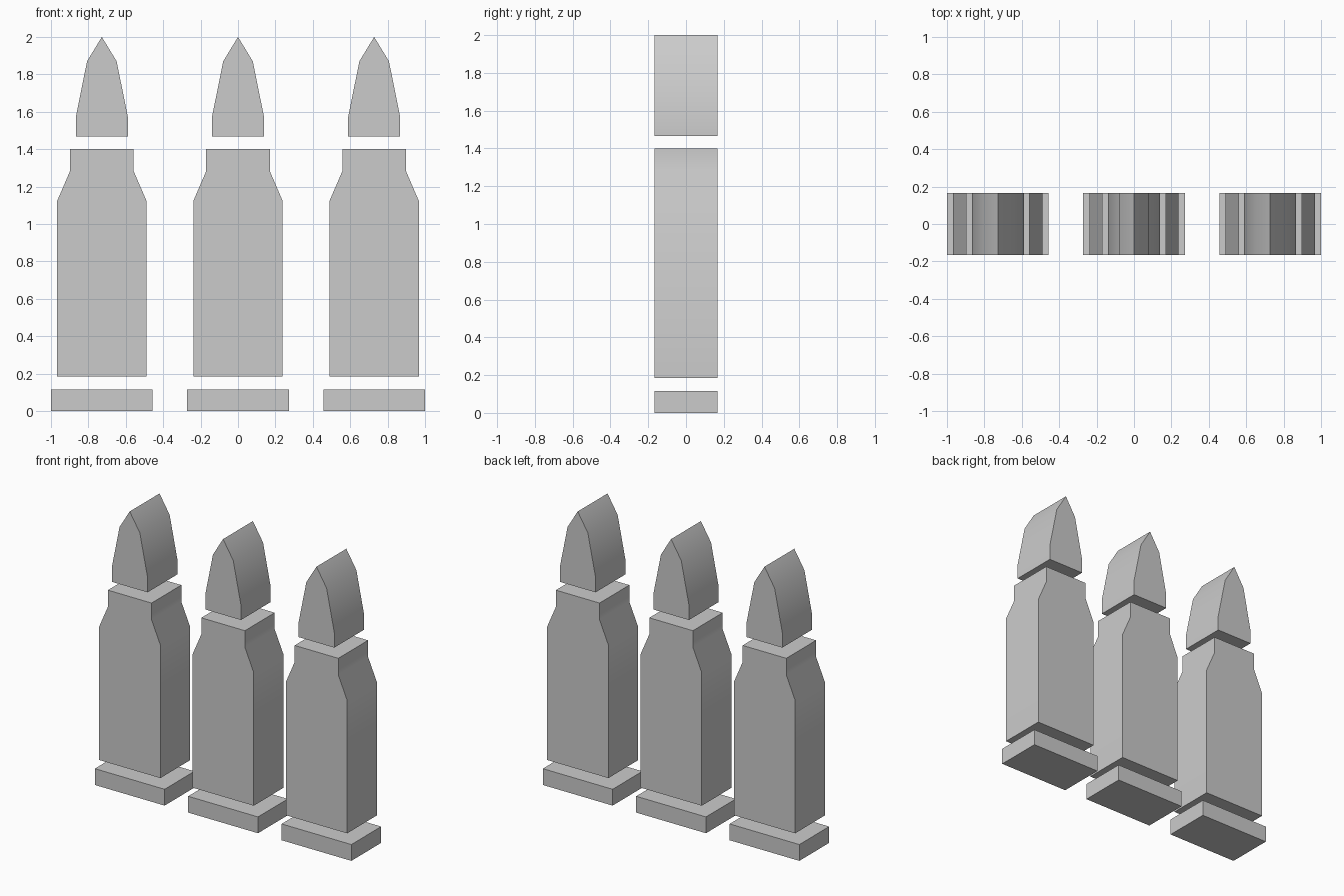
import bpy, bmesh, math

if "Cube" in bpy.data.objects:
    bpy.data.objects.remove(bpy.data.objects["Cube"])

HALF_DEPTH = 0.166
SPACING = 0.728


def extruded_part(name, right_side, x):
    """Mirror a right-hand (x, z) outline about x = 0 and extrude it along y."""
    left_side = [(-px, pz) for px, pz in reversed(right_side) if px > 0]
    bm = bmesh.new()
    face = bm.faces.new([bm.verts.new((px, -HALF_DEPTH, pz))
                         for px, pz in right_side + left_side])
    new = bmesh.ops.extrude_face_region(bm, geom=[face])["geom"]
    bmesh.ops.translate(bm, vec=(0, 2 * HALF_DEPTH, 0),
                        verts=[v for v in new if isinstance(v, bmesh.types.BMVert)])
    bmesh.ops.recalc_face_normals(bm, faces=bm.faces)
    mesh = bpy.data.meshes.new(name)
    bm.to_mesh(mesh)
    bm.free()
    obj = bpy.data.objects.new(name, mesh)
    obj.location.x = x
    bpy.context.collection.objects.link(obj)
    # Soft shading across the shallow bends, crisp front and back edges
    bpy.ops.object.select_all(action="DESELECT")
    obj.select_set(True)
    bpy.context.view_layer.objects.active = obj
    bpy.ops.object.shade_smooth_by_angle(angle=math.radians(30))


# Half outlines, bottom to top
PROFILES = {
    "base_rim": [(0.272, 0), (0.272, 0.115)],
    "casing": [(0.239, 0.185), (0.239, 1.123), (0.17, 1.283), (0.17, 1.40)],
    "bullet_tip": [(0.139, 1.467), (0.139, 1.573), (0.079, 1.87), (0, 2.0)],
}

# Three identical cartridges in a row
for i, side in enumerate(("left", "middle", "right")):
    for part, outline in PROFILES.items():
        extruded_part(f"{side}_{part}", outline, (i - 1) * SPACING)
